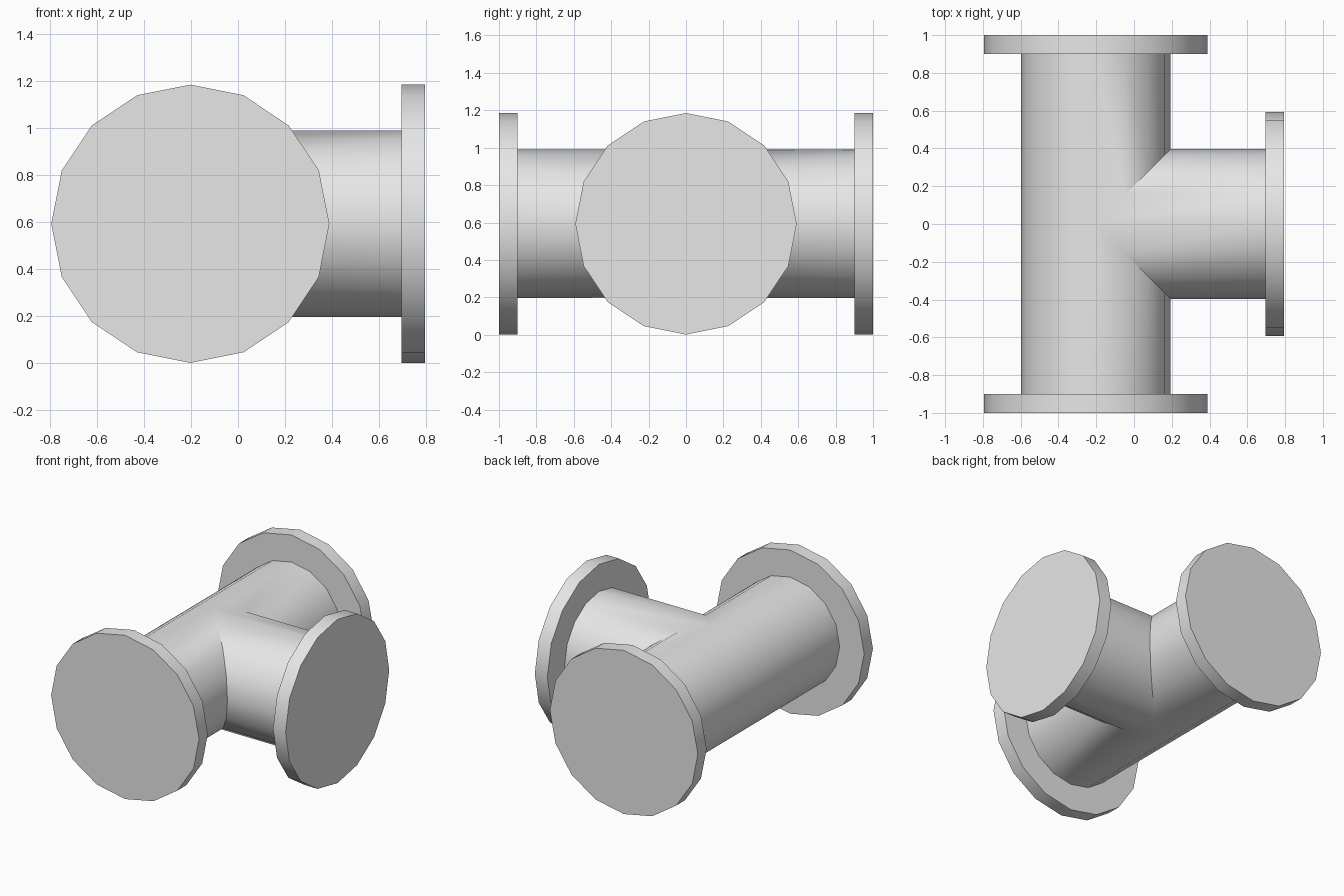
import bpy, bmesh
from math import cos, sin, tau, radians
from mathutils import Vector

SIDES = 16
CENTRE = Vector((-0.203, 0, 0.593))   # where the three pipe axes meet
PIPE_R, FLANGE_R, THICK = 0.396, 0.592, 0.1
UP = Vector((0, 0, 1))
# direction of each arm and the distance from the centre to its end
ARMS = {"front": (Vector((0, -1, 0)), 1.0),
        "back": (Vector((0, 1, 0)), 1.0),
        "branch": (Vector((1, 0, 0)), 0.998)}

cube = bpy.data.objects.get("Cube")
if cube:
    bpy.data.objects.remove(cube, do_unlink=True)

grey = bpy.data.materials.new("light grey")
grey.use_nodes = True
grey.diffuse_color = (0.8, 0.8, 0.8, 1)
grey.node_tree.nodes["Principled BSDF"].inputs["Base Color"].default_value = (0.8, 0.8, 0.8, 1)


def ring(axis, radius):
    side = axis.cross(UP)
    return [side * (radius * cos(tau * i / SIDES)) + UP * (radius * sin(tau * i / SIDES))
            for i in range(SIDES)]


def tube(bm, axis, radius, start, end, capped=False):
    """Prism along axis; start(point) gives the near end for each ring point."""
    points = ring(axis, radius)
    near = [bm.verts.new(CENTRE + p + axis * start(p)) for p in points]
    far = [bm.verts.new(CENTRE + p + axis * end) for p in points]
    for i in range(SIDES):
        j = (i + 1) % SIDES
        bm.faces.new((near[i], near[j], far[j], far[i]))
    if capped:
        bm.faces.new(near)
        bm.faces.new(far)


def finish(bm, name):
    bmesh.ops.remove_doubles(bm, verts=bm.verts, dist=1e-4)
    bmesh.ops.recalc_face_normals(bm, faces=bm.faces)
    mesh = bpy.data.meshes.new(name)
    bm.to_mesh(mesh)
    bm.free()
    mesh.materials.append(grey)
    obj = bpy.data.objects.new(name, mesh)
    bpy.context.collection.objects.link(obj)
    bpy.ops.object.select_all(action="DESELECT")
    obj.select_set(True)
    bpy.context.view_layer.objects.active = obj
    bpy.ops.object.shade_smooth_by_angle(angle=radians(30))


# Tee pipe: three arms mitred together at 45 degrees
bm = bmesh.new()
for name, (axis, length) in ARMS.items():
    if name == "branch":
        mitre = lambda p: abs(p.y)
    else:
        mitre = lambda p: max(0, p.x)
    tube(bm, axis, PIPE_R, mitre, length - THICK)
finish(bm, "tee_pipe")

# Solid flange closing each arm
for name, (axis, length) in ARMS.items():
    bm = bmesh.new()
    tube(bm, axis, FLANGE_R, lambda p: length - THICK, length, capped=True)
    finish(bm, name + "_flange")
